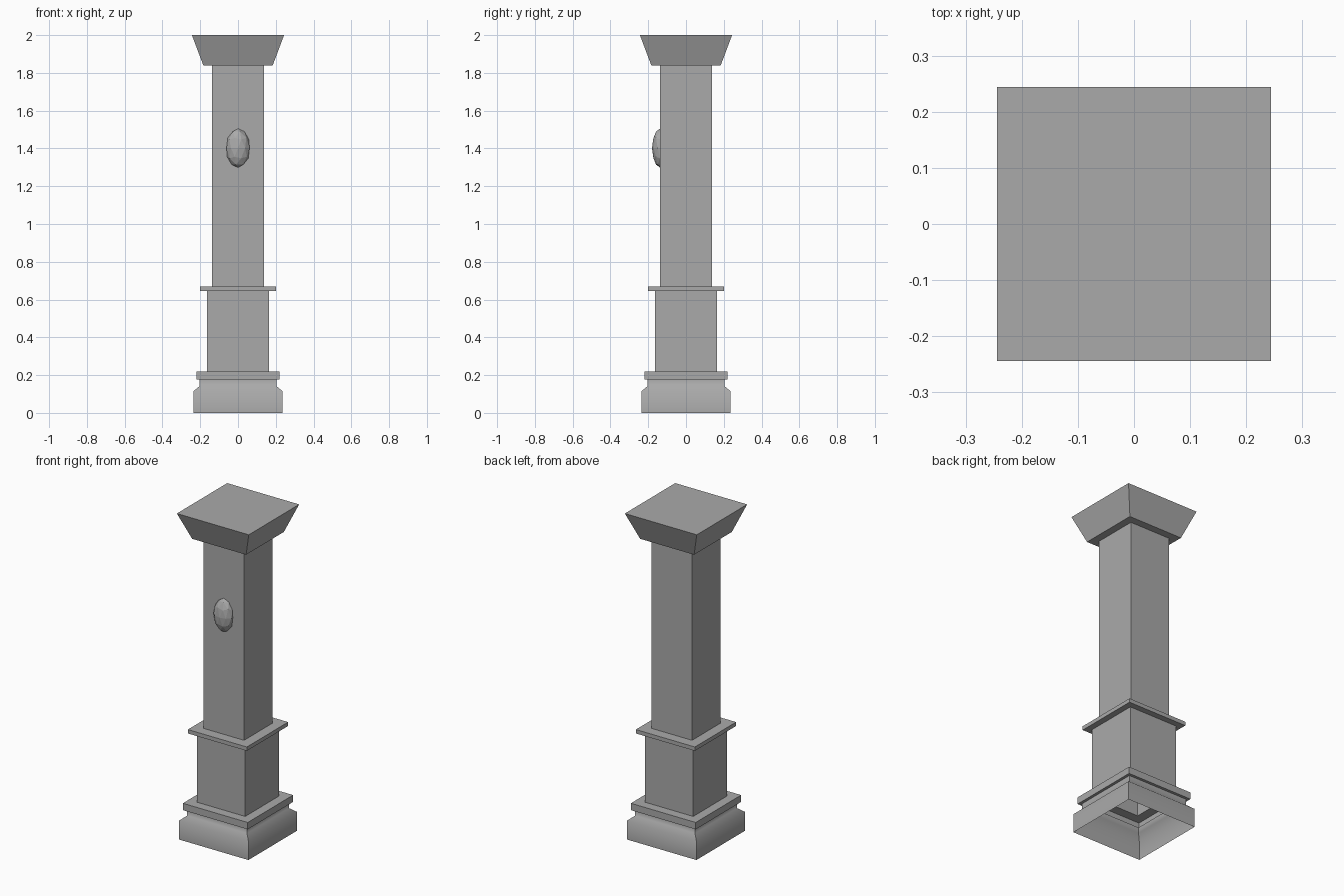
import bpy, bmesh

old = bpy.data.objects.get("Cube")
if old:
    bpy.data.objects.remove(old, do_unlink=True)

# Single grey stone colour
stone = bpy.data.materials.new("grey stone")
stone.use_nodes = True
colour = (0.4, 0.4, 0.4, 1)
stone.diffuse_color = colour
stone.node_tree.nodes["Principled BSDF"].inputs["Base Color"].default_value = colour


def add_object(name, bm):
    mesh = bpy.data.meshes.new(name)
    bm.to_mesh(mesh)
    bm.free()
    mesh.materials.append(stone)
    obj = bpy.data.objects.new(name, mesh)
    bpy.context.collection.objects.link(obj)
    return obj


def square_section(name, profile, close_top=False, smooth=False):
    """Sweep a (half width, height) profile round a square, leaving the foot open."""
    bm = bmesh.new()
    corners = [(-1, -1), (1, -1), (1, 1), (-1, 1)]
    rings = [[bm.verts.new((sx * r, sy * r, z)) for sx, sy in corners]
             for r, z in profile]
    for low, high in zip(rings, rings[1:]):
        for i in range(4):
            j = (i + 1) % 4
            face = bm.faces.new((low[i], low[j], high[j], high[i]))
            face.smooth = smooth
    # Keep the four mitred corners crisp
    for low, high in zip(rings, rings[1:]):
        for a, b in zip(low, high):
            bm.edges.get((a, b)).smooth = False
    if close_top:
        bm.faces.new(rings[-1])
    return add_object(name, bm)


# Moulded foot with rounded shoulder
square_section("base_moulding",
               [(0.236, 0), (0.236, 0.115), (0.203, 0.142), (0.203, 0.178)],
               smooth=True)
# Stepped bands and blocks, each starting where the previous one ends
square_section("lower_collar",
               [(0.203, 0.178), (0.22, 0.178), (0.22, 0.22), (0.163, 0.22)])
square_section("pedestal", [(0.163, 0.22), (0.163, 0.646)])
square_section("upper_collar",
               [(0.163, 0.646), (0.2, 0.646), (0.2, 0.67), (0.137, 0.67)])
square_section("shaft", [(0.137, 0.67), (0.137, 1.838)])
square_section("capital",
               [(0.137, 1.838), (0.183, 1.838), (0.244, 2)], close_top=True)

# Faceted oval boss on the front of the shaft
bm = bmesh.new()
bmesh.ops.create_icosphere(bm, subdivisions=2, radius=1)
bmesh.ops.scale(bm, vec=(0.064, 0.043, 0.103), verts=bm.verts)
bmesh.ops.translate(bm, vec=(0, -0.137, 1.402), verts=bm.verts)
bmesh.ops.bisect_plane(bm, geom=bm.verts[:] + bm.edges[:] + bm.faces[:],
                       plane_co=(0, -0.137, 0), plane_no=(0, 1, 0),
                       clear_outer=True)
add_object("front_boss", bm)
